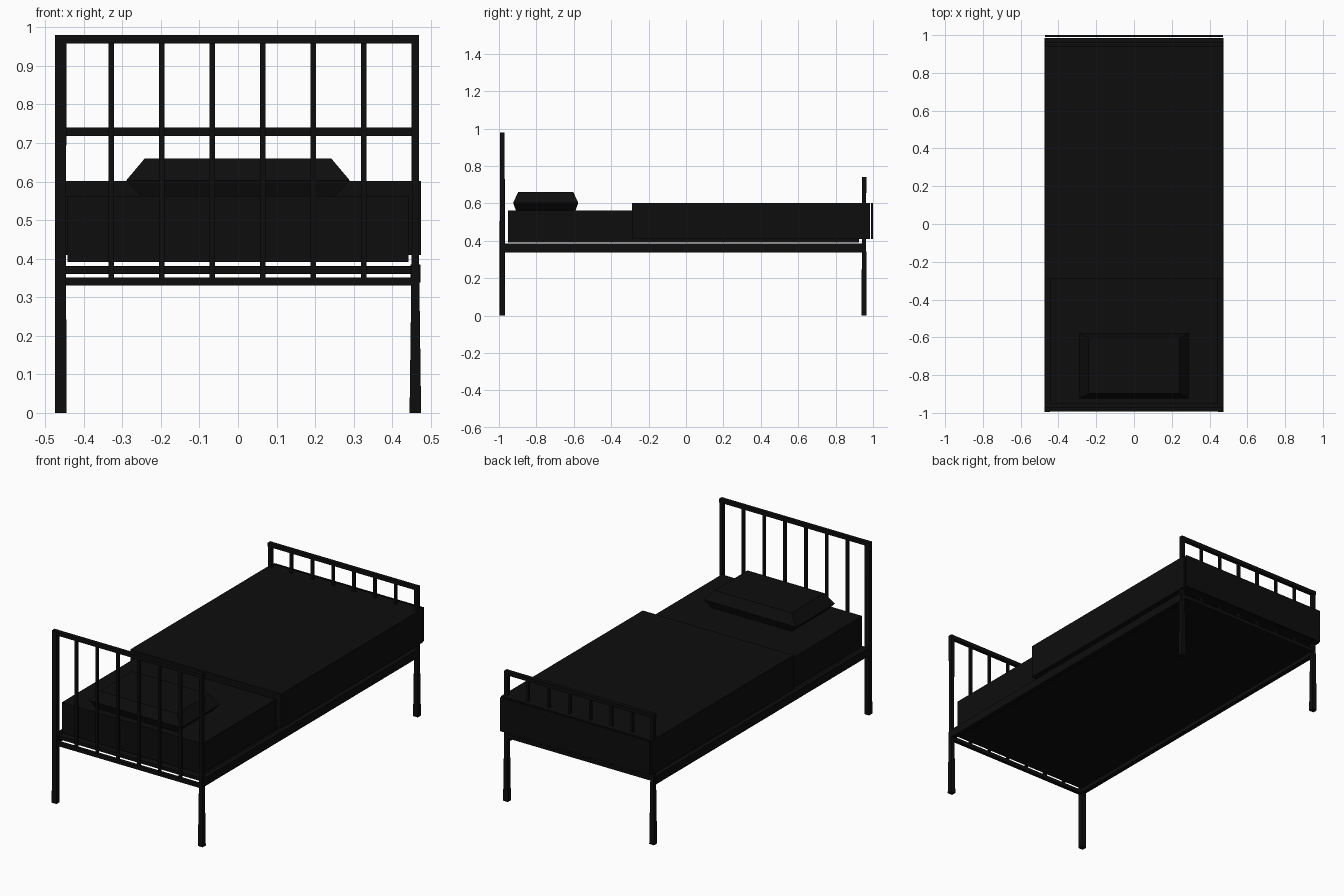
import bpy, bmesh

if "Cube" in bpy.data.objects:
    bpy.data.objects.remove(bpy.data.objects["Cube"])

mat = bpy.data.materials.new("near black")
mat.diffuse_color = (0.004, 0.004, 0.004, 1)
mat.use_nodes = True
mat.node_tree.nodes["Principled BSDF"].inputs["Base Color"].default_value = mat.diffuse_color


def rings(name, levels):
    """Closed solid from stacked rectangles: (cx, cy, half_x, half_y, z)."""
    bm = bmesh.new()
    prev = None
    for i, (cx, cy, hx, hy, z) in enumerate(levels):
        cur = [bm.verts.new((cx + sx * hx, cy + sy * hy, z))
               for sx, sy in ((-1, -1), (1, -1), (1, 1), (-1, 1))]
        if prev is None:
            bm.faces.new(cur[::-1])
        else:
            for k in range(4):
                n = (k + 1) % 4
                bm.faces.new((prev[k], prev[n], cur[n], cur[k]))
        prev = cur
    bm.faces.new(prev)
    me = bpy.data.meshes.new(name)
    bm.to_mesh(me)
    bm.free()
    me.materials.append(mat)
    ob = bpy.data.objects.new(name, me)
    bpy.context.collection.objects.link(ob)
    return ob


def box(name, x0, x1, y0, y1, z0, z1):
    cx, cy, hx, hy = (x0 + x1) / 2, (y0 + y1) / 2, (x1 - x0) / 2, (y1 - y0) / 2
    return rings(name, [(cx, cy, hx, hy, z0), (cx, cy, hx, hy, z1)])


# Head and foot frames: posts, top rail, lower rail and spindles
for end, y, top, low in (("head", -0.982, 0.98, 0.33), ("foot", 0.952, 0.74, 0.36)):
    for side, x in (("left", -0.46), ("right", 0.46)):
        if end == "head" and side == "left":
            up = 0.014
        else:
            up = 0.009
        rings(f"{end}_{side}_post", [(x, y, 0.015, 0.014, 0),
                                     (x, y, up, max(up, 0.011), 0.45),
                                     (x, y, up + 0.001, 0.012, top)])
    box(f"{end}_top_rail", -0.472, 0.47, y - 0.011, y + 0.011, top - 0.022, top)
    box(f"{end}_lower_rail", -0.46, 0.46, y - 0.01, y + 0.01, low, low + 0.021)
    for i in range(6):
        x = -0.329 + i * 0.131
        box(f"{end}_spindle_{i + 1}", x - 0.007, x + 0.007, y - 0.007, y + 0.007,
            low + 0.01, top - 0.01)

# Side rails and mattress platform
for side, s in (("left", -1), ("right", 1)):
    a, b = sorted((s * 0.447, s * 0.473))
    box(f"{side}_side_rail", a, b, -0.98, 0.955, 0.338, 0.385)
box("platform", -0.45, 0.45, -0.975, 0.945, 0.361, 0.38)

# Mattress
box("mattress", -0.442, 0.442, -0.953, 0.925, 0.391, 0.563)

# Cover: top slab, two hanging sides, end and outer end panel
box("cover_top", -0.475, 0.475, -0.29, 0.984, 0.555, 0.602)
for side, s in (("left", -1), ("right", 1)):
    a, b = sorted((s * 0.442, s * 0.475))
    box(f"cover_{side}_side", a, b, -0.29, 0.984, 0.41, 0.602)
box("cover_end", -0.475, 0.475, 0.925, 0.984, 0.41, 0.602)
box("cover_end_panel", -0.47, 0.47, 0.99, 1.0, 0.41, 0.602)

# Pillow with bevelled top and tucked underside
py = -0.75
rings("pillow", [(0, py, 0.24, 0.155, 0.55), (0, py, 0.29, 0.174, 0.603),
                 (0, py, 0.242, 0.148, 0.66)])
